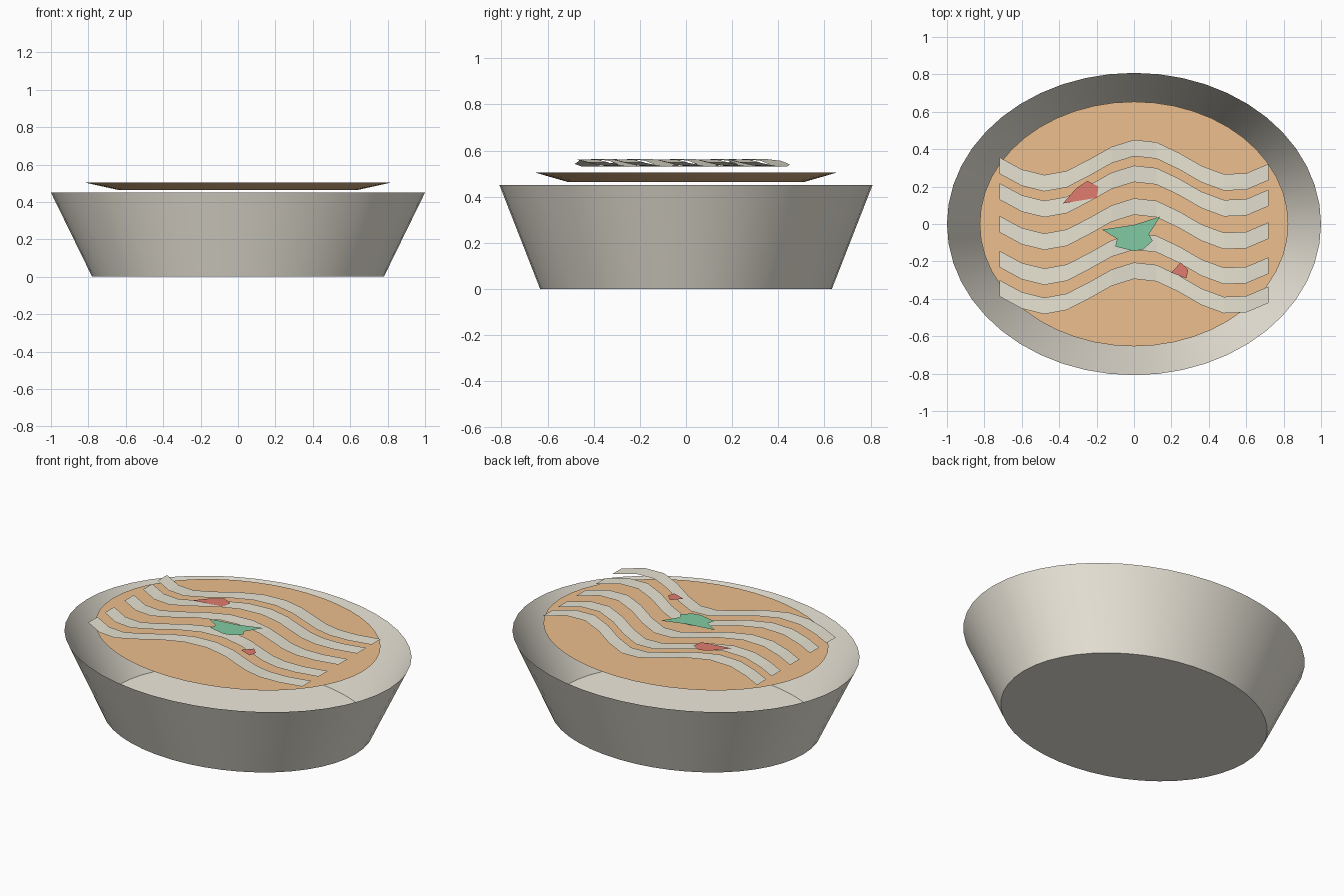
import bpy, math

if "Cube" in bpy.data.objects:
    bpy.data.objects.remove(bpy.data.objects["Cube"])


def make(name, verts, faces, color, smooth=False):
    mesh = bpy.data.meshes.new(name)
    mesh.from_pydata(verts, [], faces)
    obj = bpy.data.objects.new(name, mesh)
    bpy.context.collection.objects.link(obj)
    mat = bpy.data.materials.new(name + "_colour")
    mat.diffuse_color = (*color, 1)
    mat.use_nodes = True
    mat.node_tree.nodes["Principled BSDF"].inputs["Base Color"].default_value = mat.diffuse_color
    mesh.materials.append(mat)
    if smooth:
        bpy.ops.object.select_all(action='DESELECT')
        obj.select_set(True)
        bpy.context.view_layer.objects.active = obj
        bpy.ops.object.shade_smooth_by_angle(angle=math.radians(30))
    return obj


def oval_cone(name, low, high, color, cap_top, n=48):
    # low and high are (x radius, y radius, z)
    verts = [(rx * math.cos(2 * math.pi * i / n), ry * math.sin(2 * math.pi * i / n), z)
             for rx, ry, z in (low, high) for i in range(n)]
    faces = [(i, (i + 1) % n, n + (i + 1) % n, n + i) for i in range(n)]
    faces.append(tuple(reversed(range(n))))
    if cap_top:
        faces.append(tuple(range(n, 2 * n)))
    return make(name, verts, faces, color, True)


CREAM = (0.86, 0.82, 0.72)
NOODLE = (0.80, 0.77, 0.65)
RED = (0.75, 0.20, 0.16)

# Open bowl and the broth resting above its rim
oval_cone("bowl", (0.78, 0.632, 0), (1.0, 0.808, 0.45), CREAM, False)
oval_cone("broth", (0.645, 0.515, 0.465), (0.825, 0.654, 0.505), (0.84, 0.52, 0.27), True)

# Wavy flat noodle ribbons
for k, y0 in enumerate((0.313, 0.175, 0.0, -0.187, -0.343)):
    verts = []
    for i in range(13):
        x = -0.72 + 0.12 * i
        y = y0 + 0.095 * math.cos(2 * math.pi * (x - 0.03))
        z = 0.547 + 0.017 * math.cos(8 * x + 2)
        verts += [(x, y - 0.044, z), (x, y + 0.044, z)]
    faces = [(2 * i, 2 * i + 2, 2 * i + 3, 2 * i + 1) for i in range(12)]
    make(f"noodle_{k + 1}", verts, faces, NOODLE)

# Flat garnish pieces
garnish = {
    "herb_leaf": ((0.22, 0.60, 0.36), [(0.14, 0.04), (0.0, -0.005), (-0.17, -0.03), (-0.09, -0.08),
                  (-0.1, -0.12), (0.0, -0.145), (0.05, -0.135), (0.1, -0.09), (0.08, -0.055)]),
    "pepper_back": (RED, [(-0.38, 0.11), (-0.2, 0.14), (-0.19, 0.2), (-0.25, 0.23), (-0.31, 0.19)]),
    "pepper_front": (RED, [(0.2, -0.26), (0.28, -0.29), (0.29, -0.245), (0.25, -0.205)]),
}
for name, (color, outline) in garnish.items():
    if name == "herb_leaf":
        outline = outline[::-1]
    make(name, [(x, y, 0.567) for x, y in outline], [tuple(range(len(outline)))], color)
